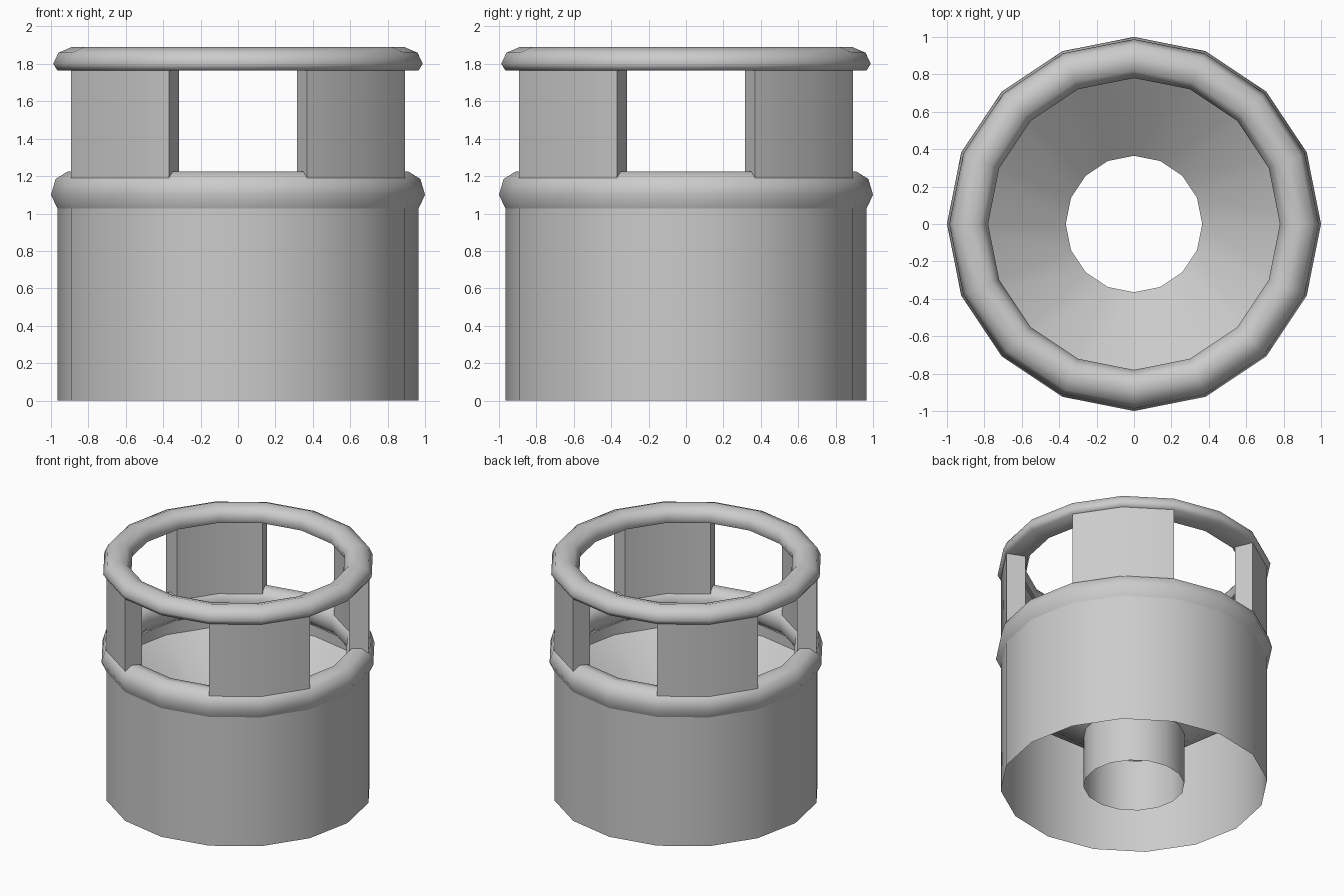
import bpy, bmesh, math

if "Cube" in bpy.data.objects:
    bpy.data.objects.remove(bpy.data.objects["Cube"])

SIDES = 16


def lathe(name, profile, closed=False, start=0, count=SIDES, angle=40):
    """Revolve an (r, z) profile around z, over count steps of a 16-gon."""
    full = count == SIDES
    bm = bmesh.new()
    rows = []
    for i in range(count if full else count + 1):
        a = 2 * math.pi * (start + i) / SIDES
        rows.append([bm.verts.new((r * math.cos(a), r * math.sin(a), z)) for r, z in profile])
    n = len(profile)
    for i in range(count):
        p, q = rows[i], rows[(i + 1) % len(rows)]
        for j in range(n if closed else n - 1):
            k = (j + 1) % n
            bm.faces.new((p[j], q[j], q[k], p[k]))
    if not full:
        bm.faces.new(rows[0])
        bm.faces.new(rows[-1][::-1])
    bmesh.ops.recalc_face_normals(bm, faces=bm.faces)
    mesh = bpy.data.meshes.new(name)
    bm.to_mesh(mesh)
    bm.free()
    ob = bpy.data.objects.new(name, mesh)
    bpy.context.collection.objects.link(ob)
    bpy.ops.object.select_all(action='DESELECT')
    ob.select_set(True)
    bpy.context.view_layer.objects.active = ob
    bpy.ops.object.shade_smooth_by_angle(angle=math.radians(angle))
    return ob


# Thin outer wall, open at the bottom
lathe("outer_wall", [(0.965, 0.0), (0.965, 1.08)])

# Sloping funnel floor leading into the central tube
lathe("funnel", [(0.965, 0.86), (0.365, 0.41)])
lathe("central_tube", [(0.365, 0.41), (0.365, 0.0)])

# Rounded rim on top of the wall
lathe("lower_rim", [(0.96, 1.015), (1.0, 1.10), (0.975, 1.185), (0.91, 1.225),
                    (0.84, 1.215), (0.80, 1.16), (0.80, 1.08), (0.85, 1.015)],
      closed=True, angle=60)

# Four posts, each covering two sides of the 16-gon
for i in range(4):
    lathe(f"post_{i + 1}", [(0.965, 1.15), (0.965, 1.78), (0.822, 1.78), (0.822, 1.15)],
          closed=True, start=1 + 4 * i, count=2)

# Rounded hand ring
lathe("top_ring", [(0.965, 1.765), (0.988, 1.80), (0.96, 1.86), (0.89, 1.89),
                   (0.82, 1.87), (0.78, 1.82), (0.80, 1.765)],
      closed=True, angle=60)
